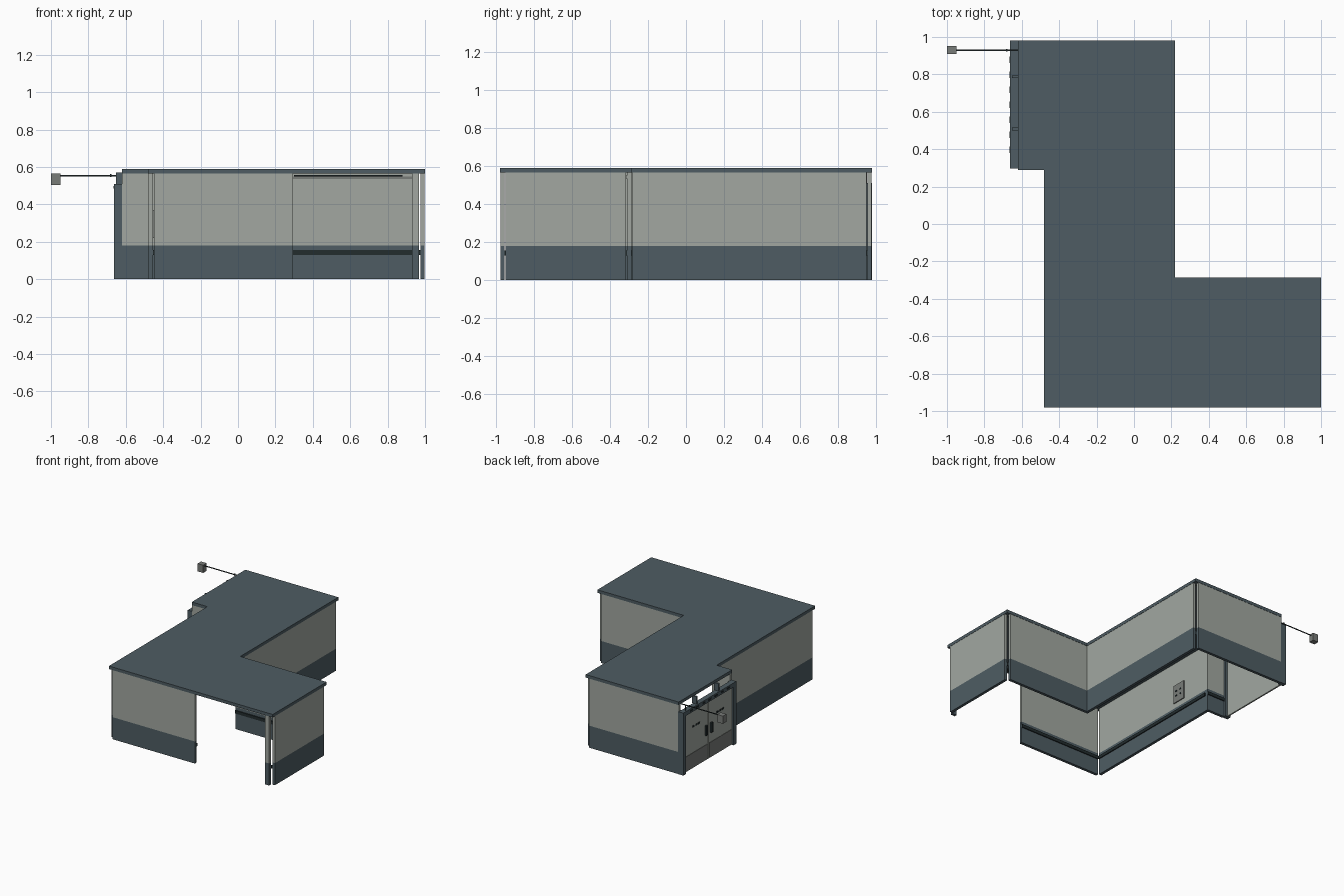
import bpy
import bmesh

cube = bpy.data.objects.get("Cube")
if cube:
    bpy.data.objects.remove(cube, do_unlink=True)


def material(name, r, g, b):
    m = bpy.data.materials.new(name)
    m.use_nodes = True
    m.diffuse_color = (r, g, b, 1)
    m.node_tree.nodes["Principled BSDF"].inputs["Base Color"].default_value = (r, g, b, 1)
    return m


SLATE = material("slate", 0.077, 0.108, 0.125)
PANEL = material("pale_grey", 0.36, 0.39, 0.355)
DARK = material("near_black", 0.016, 0.025, 0.027)
GREY = material("mid_grey", 0.19, 0.2, 0.19)

BASE, TOP, ROOF = 0.18, 0.565, 0.59
THICK, GAP = 0.025, 0.03


def finish(bm, name, mat):
    bmesh.ops.recalc_face_normals(bm, faces=bm.faces)
    mesh = bpy.data.meshes.new(name)
    bm.to_mesh(mesh)
    bm.free()
    mesh.materials.append(mat)
    obj = bpy.data.objects.new(name, mesh)
    bpy.context.collection.objects.link(obj)
    return obj


def box(name, mat, xs, ys, zs):
    bm = bmesh.new()
    bmesh.ops.create_cube(bm, size=1)
    for v in bm.verts:
        v.co = [s[0] if c < 0 else s[1] for c, s in zip(v.co, (xs, ys, zs))]
    return finish(bm, name, mat)


def wall(name, axis, line, inward, start, end):
    """Wall running along an axis, with its outer face on the given line."""
    def part(label, mat, near, far, zs):
        across = sorted((line + inward * near, line + inward * far))
        along = (start, end)
        xs, ys = (along, across) if axis == "x" else (across, along)
        box(name + label, mat, xs, ys, zs)
    part("_base", SLATE, 0.002, THICK, (0, BASE))
    part("_panel", PANEL, 0.002, THICK, (BASE, TOP))
    part("_inner_rail", DARK, THICK, THICK + 0.008, (0.13, 0.155))


# Flat roof slab
outline = [(-0.62, 0.98), (0.22, 0.98), (0.22, -0.285), (1, -0.285),
           (1, -0.98), (-0.48, -0.98), (-0.48, 0.29), (-0.62, 0.29)]
bm = bmesh.new()
slab = bm.faces.new([bm.verts.new((x, y, TOP)) for x, y in outline])
raised = bmesh.ops.extrude_face_region(bm, geom=[slab])["geom"]
for v in raised:
    if isinstance(v, bmesh.types.BMVert):
        v.co.z = ROOF
finish(bm, "roof", SLATE)

# Corridor walls, held back from the open outer corners
wall("front_wall", "x", -0.98, 1, -0.48 + GAP, 0.295)
wall("front_post", "x", -0.98, 1, 0.93, 1 - GAP - 0.003)
wall("east_wall", "y", 1, -1, -0.98 + GAP, -0.285 - GAP)
wall("inner_back_wall", "x", -0.285, -1, 0.195, 1 - GAP - 0.003)
wall("inner_side_wall", "y", 0.22, -1, -0.285, 0.98 - GAP)
wall("back_wall", "x", 0.98, -1, -0.62, 0.22 - GAP)
wall("west_wall", "y", -0.48, 1, -0.98 + GAP, 0.29)
wall("step_wall", "x", 0.29, 1, -0.62, -0.455)

# Ceiling track over the front opening
box("ceiling_track", DARK, (0.3, 0.88), (-0.94, -0.92), (0.549, 0.558))
box("ceiling_trim", GREY, (0.25, 0.96), (-0.318, -0.311), (0.535, 0.55))

# Door frame on the end of the corridor
for side, y in (("left", 0.297), ("right", 0.945)):
    box("door_post_" + side, SLATE, (-0.662, -0.615), (y, y + 0.035), (0, 0.51))
box("door_header", SLATE, (-0.662, -0.62), (0.332, 0.945), (0.475, 0.51))
for i in range(7):
    y = 0.38 + i * 0.08
    box("header_plate", DARK, (-0.665, -0.66), (y, y + 0.035), (0.486, 0.499))

# Double doors with kick plates, handles and small labels
for side, y0, y1 in (("left", 0.332, 0.636), ("right", 0.64, 0.945)):
    mid = 0.638
    sign = -1 if side == "left" else 1
    box("door_" + side, PANEL, (-0.648, -0.636), (y0, y1), (0.005, 0.475))
    box("kick_plate_" + side, GREY, (-0.651, -0.648), (y0 + 0.01, y1 - 0.01), (0.01, 0.13))
    grip = sorted((mid + sign * 0.025, mid + sign * 0.045))
    box("handle_" + side, DARK, (-0.662, -0.648), grip, (0.21, 0.29))
    for k in range(3):
        y = mid + sign * (0.12 + 0.035 * k)
        box("door_label", DARK, (-0.651, -0.648), (y - 0.011, y + 0.011), (0.335, 0.35))

# Brackets joining the header to the roof
for y in (0.5, 0.78):
    box("header_bracket", SLATE, (-0.652, -0.612), (y, y + 0.015), (0.51, 0.57))

# Lamp box on a long arm
box("lamp_arm", DARK, (-0.952, -0.6), (0.926, 0.932), (0.55, 0.556))
box("arm_collar", DARK, (-0.684, -0.676), (0.923, 0.935), (0.547, 0.561))
box("arm_support", DARK, (-0.648, -0.644), (0.926, 0.932), (0.51, 0.552))
box("lamp_box", GREY, (-1, -0.95), (0.908, 0.952), (0.503, 0.566))

# Control panel on the inside of the west wall
box("control_panel", GREY, (-0.455, -0.447), (-0.075, 0.045), (0.22, 0.37))
for y in (-0.05, 0.0):
    for z in (0.27, 0.31):
        box("control_button", DARK, (-0.447, -0.444), (y, y + 0.015), (z, z + 0.012))
